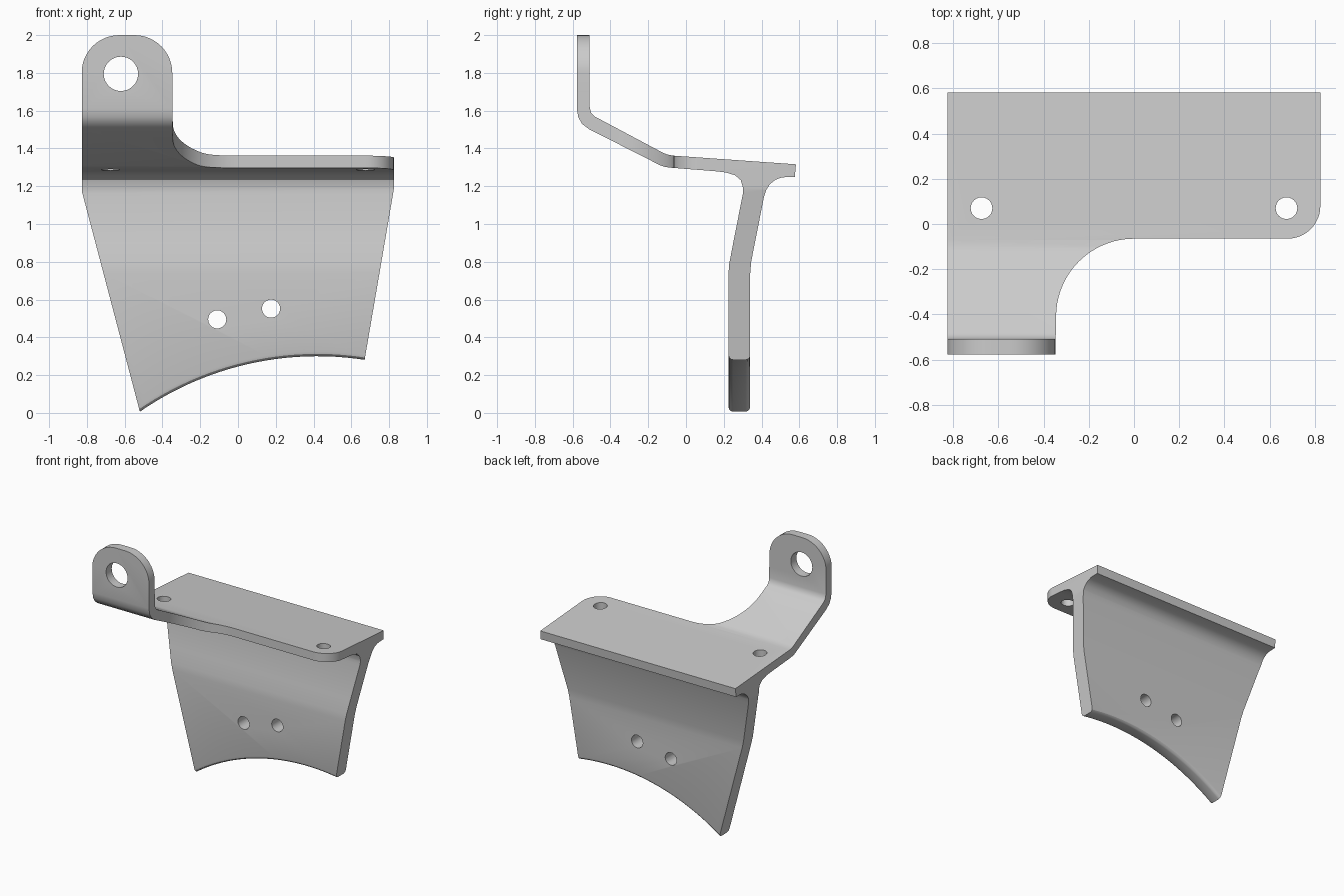
import bpy, bmesh
from math import sin, cos, pi, radians, atan2, hypot

if "Cube" in bpy.data.objects:
    bpy.data.objects.remove(bpy.data.objects["Cube"])


def arc(cx, cz, r, a0, a1, n=12):
    return [(cx + r * cos(radians(a0 + (a1 - a0) * i / n)),
             cz + r * sin(radians(a0 + (a1 - a0) * i / n))) for i in range(n + 1)]


def prism(name, pts, axis, lo, hi):
    """Extrude a 2D outline along x, y or z."""
    place = {'x': lambda p, d: (d, p[0], p[1]),
             'y': lambda p, d: (p[0], d, p[1]),
             'z': lambda p, d: (p[0], p[1], d)}[axis]
    bm = bmesh.new()
    a = [bm.verts.new(place(p, lo)) for p in pts]
    b = [bm.verts.new(place(p, hi)) for p in pts]
    bm.faces.new(a)
    bm.faces.new(b[::-1])
    for i in range(len(pts)):
        j = (i + 1) % len(pts)
        bm.faces.new((a[i], b[i], b[j], a[j]))
    bmesh.ops.recalc_face_normals(bm, faces=bm.faces)
    me = bpy.data.meshes.new(name)
    bm.to_mesh(me)
    bm.free()
    ob = bpy.data.objects.new(name, me)
    bpy.context.collection.objects.link(ob)
    return ob


# Side profile: bent top plate, upright tab and slanted web with fillets
profile = [(-0.578, 2.1), (-0.578, 1.61), (-0.57, 1.565), (-0.55, 1.53), (-0.515, 1.503),
           (-0.135, 1.31), (-0.11, 1.302), (-0.08, 1.298),
           (0.15, 1.28), (0.21, 1.273), (0.26, 1.258), (0.29, 1.232), (0.301, 1.195), (0.301, 1.16),
           (0.25, 0.90), (0.229, 0.79), (0.225, 0.74), (0.225, -0.1),
           (0.34, -0.1), (0.34, 0.74), (0.345, 0.80), (0.412, 1.14), (0.425, 1.18),
           (0.445, 1.212), (0.475, 1.235), (0.51, 1.247), (0.576, 1.25),
           (0.582, 1.316), (-0.07, 1.362), (-0.10, 1.368), (-0.12, 1.376),
           (-0.485, 1.57), (-0.503, 1.59), (-0.51, 1.62), (-0.51, 2.1)]
bracket = prism("bracket", profile, 'x', -1, 1)

# Plan outline: rounded corner and concave sweep to the tab
plan = ([(-0.826, 0.7), (-0.826, -0.7), (-0.35, -0.7)]
        + arc(0, -0.41, 0.345, 180, 90, 18)
        + arc(0.68, 0.08, 0.145, -90, 0, 12) + [(0.825, 0.7)])

# Front outline: tapered web, curved lower edge, rounded tab
CX, CZ, R = 0.42, -1.35, 1.65
a0 = atan2(0.0 - CZ, -0.515 - CX) * 180 / pi
a1 = atan2(0.28 - CZ, 0.67 - CX) * 180 / pi
front = ([(-0.86, 1.3)] + arc(CX, CZ, R, a0, a1, 24)
         + [(0.862, 1.4), (0.862, 1.7), (-0.348, 1.7)]
         + arc(-0.548, 1.8, 0.2, 0, 90, 12) + arc(-0.628, 1.8, 0.2, 90, 180, 12)
         + [(-0.86, 1.8)])

tools = [(prism("plan_cutter", plan, 'z', -0.5, 2.5), 'INTERSECT'),
         (prism("front_cutter", front, 'y', -0.9, 0.9), 'INTERSECT')]

# Bolt holes: two in the plate, two in the web, one in the tab
for x, y in ((-0.675, 0.07), (0.675, 0.07)):
    tools.append((prism("plate_hole", arc(x, y, 0.048, 0, 345, 23), 'z', 1.1, 1.6), 'DIFFERENCE'))
for x, z in ((-0.11, 0.495), (0.175, 0.552)):
    tools.append((prism("web_hole", arc(x, z, 0.048, 0, 345, 23), 'y', 0.1, 0.5), 'DIFFERENCE'))
tools.append((prism("tab_hole", arc(-0.62, 1.795, 0.091, 0, 348.75, 31), 'y', -0.7, -0.4), 'DIFFERENCE'))

for ob, op in tools:
    m = bracket.modifiers.new(ob.name, 'BOOLEAN')
    m.object, m.operation, m.solver = ob, op, 'EXACT'
dg = bpy.context.evaluated_depsgraph_get()
mesh = bpy.data.meshes.new_from_object(bracket.evaluated_get(dg))
bracket.modifiers.clear()
bracket.data = mesh
for ob, op in tools:
    bpy.data.objects.remove(ob)

# Rounded lower edge of the web
bm = bmesh.new()
bm.from_mesh(mesh)
edges = [e for e in bm.edges
         if all(v.co.y > 0.2 and v.co.z < 0.35 and abs(hypot(v.co.x - CX, v.co.z - CZ) - R) < 0.002
                for v in e.verts)
         and abs(e.verts[0].co.y - e.verts[1].co.y) < 0.001]
bmesh.ops.bevel(bm, geom=edges, offset=0.025, segments=3, profile=0.5, affect='EDGES')
bm.to_mesh(mesh)
bm.free()

# Smooth bends, sharp plate edges
bpy.ops.object.select_all(action='DESELECT')
bracket.select_set(True)
bpy.context.view_layer.objects.active = bracket
bpy.ops.object.shade_smooth_by_angle(angle=radians(30))
